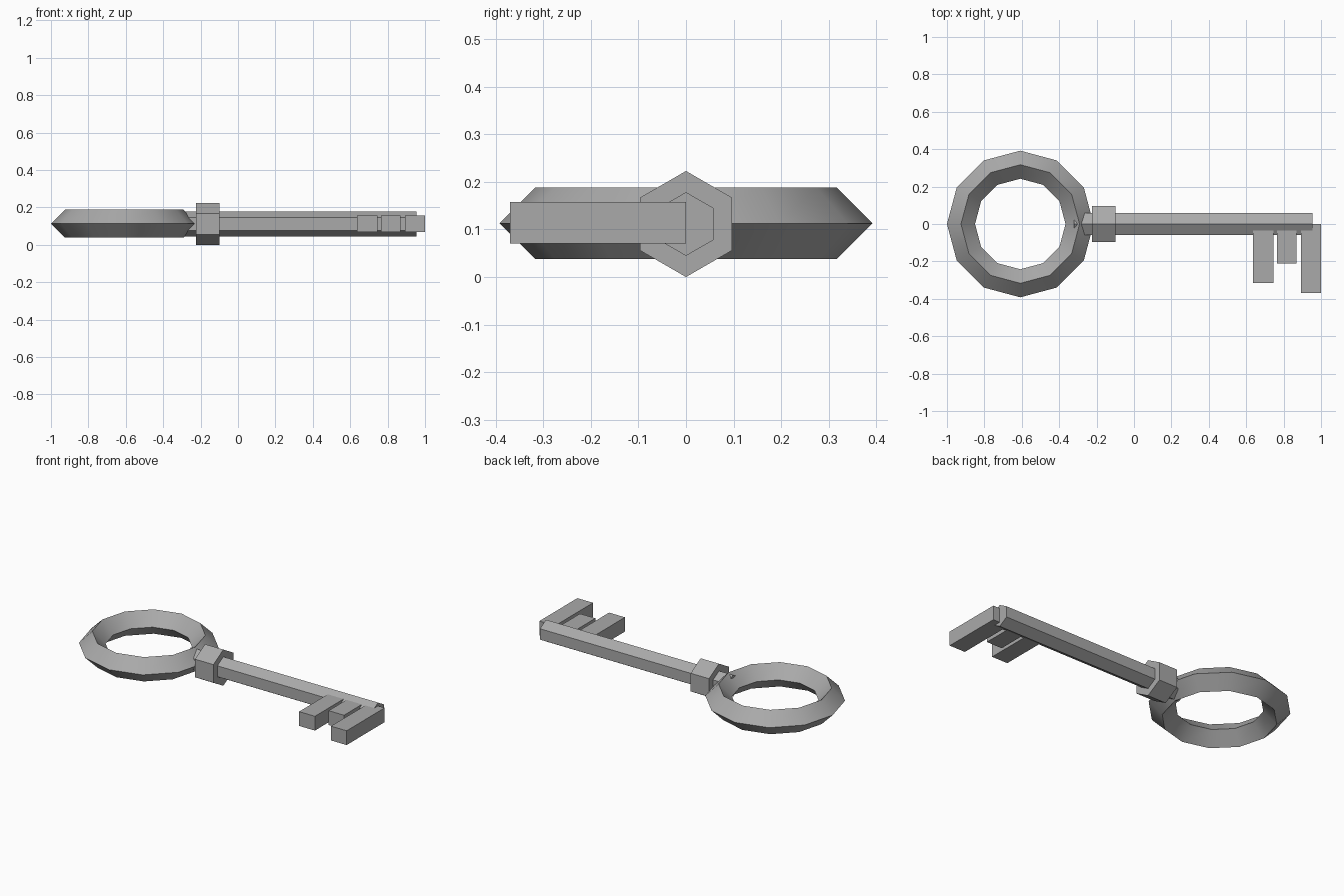
import bpy, bmesh, math
from mathutils import Matrix

if "Cube" in bpy.data.objects:
    bpy.data.objects.remove(bpy.data.objects["Cube"])

MID = 0.1115  # height of the key's centre line

metal = bpy.data.materials.new("grey metal")
metal.diffuse_color = (0.4, 0.4, 0.4, 1)
metal.use_nodes = True
metal.node_tree.nodes["Principled BSDF"].inputs["Base Color"].default_value = metal.diffuse_color


def finish(name, bm):
    bmesh.ops.recalc_face_normals(bm, faces=bm.faces)
    me = bpy.data.meshes.new(name)
    bm.to_mesh(me)
    bm.free()
    me.materials.append(metal)
    ob = bpy.data.objects.new(name, me)
    bpy.context.collection.objects.link(ob)
    return ob


def hex_bar(name, x0, x1, radius):
    """Six-sided bar along x with an edge at the top."""
    bm = bmesh.new()
    bmesh.ops.create_cone(bm, cap_ends=True, segments=6, radius1=radius,
                          radius2=radius, depth=x1 - x0)
    # put a corner on local x, then turn local x to z and local z to x
    first = bm.verts[:][0].co
    turn = Matrix.Rotation(-math.atan2(first.y, first.x), 4, 'Z')
    lay = Matrix.Rotation(math.pi / 2, 4, 'Y')
    bm.transform(Matrix.Translation(((x0 + x1) / 2, 0, MID)) @ lay @ turn)
    return finish(name, bm)


def box(name, x0, x1, y0, y1, z0, z1):
    bm = bmesh.new()
    bmesh.ops.create_cube(bm, size=1)
    size = Matrix.Diagonal((x1 - x0, y1 - y0, z1 - z0, 1))
    move = Matrix.Translation(((x0 + x1) / 2, (y0 + y1) / 2, (z0 + z1) / 2))
    bm.transform(move @ size)
    return finish(name, bm)


# handle ring: 12 segments with a diamond section
bpy.ops.mesh.primitive_torus_add(major_segments=12, minor_segments=4,
                                 major_radius=0.317, minor_radius=0.075,
                                 location=(-0.608, 0, 0.113))
ring = bpy.context.object
ring.name = "handle_ring"
ring.data.materials.append(metal)
bpy.ops.object.shade_smooth_by_angle(angle=math.radians(35))

# shaft and collar
hex_bar("shaft", -0.32, 0.955, 0.067)
hex_bar("collar", -0.225, -0.10, 0.1115)

# teeth, rooted inside the shaft
for name, x0, x1, y0 in (("inner_tooth", 0.637, 0.745, -0.315),
                         ("middle_tooth", 0.765, 0.87, -0.21),
                         ("end_tooth", 0.893, 1.0, -0.37)):
    box(name, x0, x1, y0, 0, 0.07, 0.158)
